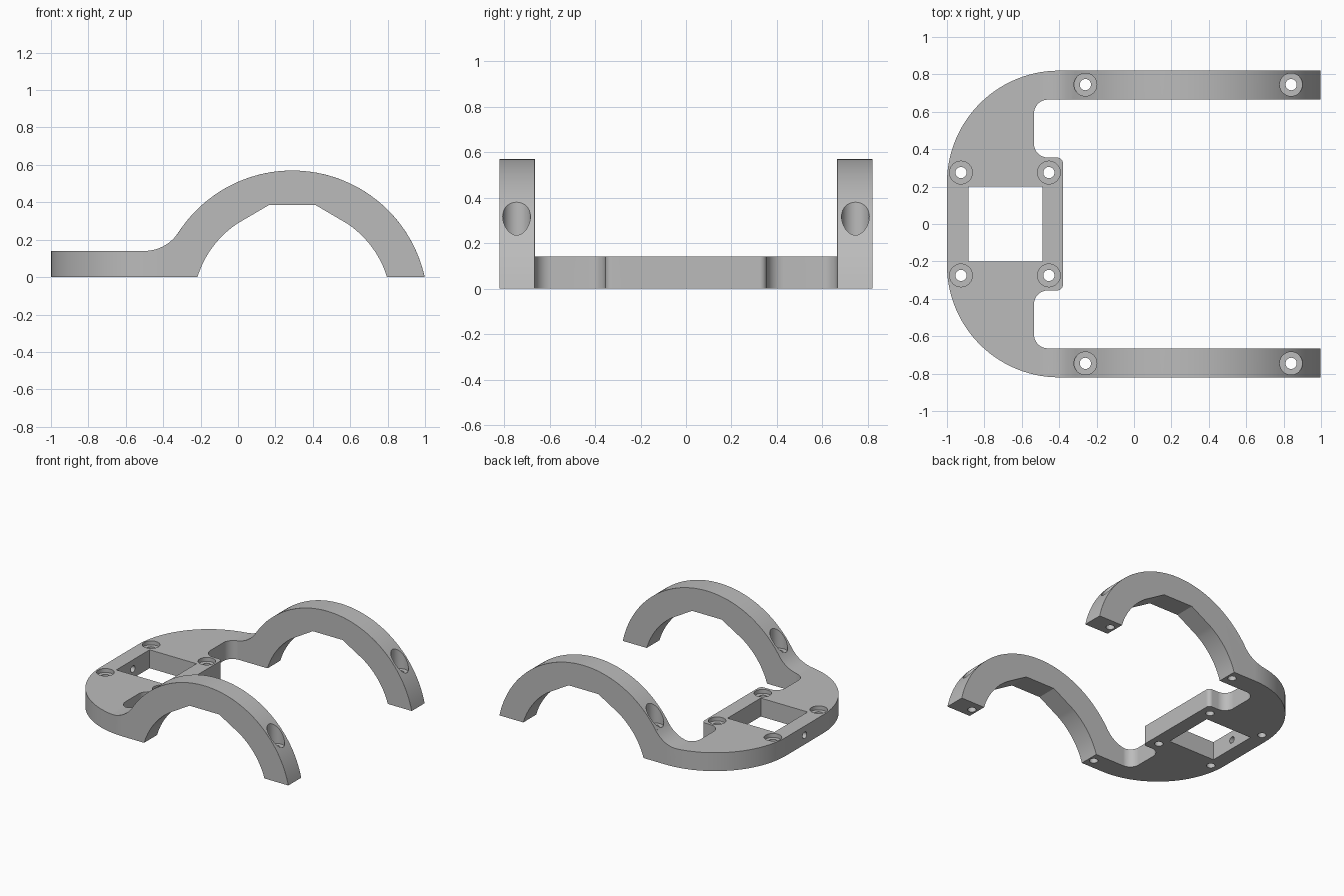
import bpy, bmesh, math
from mathutils import Matrix

if "Cube" in bpy.data.objects:
    bpy.data.objects.remove(bpy.data.objects["Cube"])

CX, CZ, R_OUT, R_IN = 0.29, -0.155, 0.725, 0.53   # arch centre and radii
PLATE = 0.14                                      # plate thickness

grey = bpy.data.materials.new("plain grey")
grey.diffuse_color = (0.5, 0.5, 0.5, 1)
grey.use_nodes = True
grey.node_tree.nodes["Principled BSDF"].inputs["Base Color"].default_value = grey.diffuse_color


def arc(cx, cy, r, a0, a1, n):
    steps = [math.radians(a0 + (a1 - a0) * i / n) for i in range(n + 1)]
    return [(cx + r * math.cos(a), cy + r * math.sin(a)) for a in steps]


def finish(name, bm):
    bmesh.ops.recalc_face_normals(bm, faces=bm.faces)
    me = bpy.data.meshes.new(name)
    bm.to_mesh(me)
    bm.free()
    ob = bpy.data.objects.new(name, me)
    me.materials.append(grey)
    bpy.context.collection.objects.link(ob)
    return ob


def prism(name, pts, place, lo, hi):
    """Extrude a 2D outline; place(u, v, w) maps it into space."""
    bm = bmesh.new()
    a = [bm.verts.new(place(u, v, lo)) for u, v in pts]
    b = [bm.verts.new(place(u, v, hi)) for u, v in pts]
    bm.faces.new(a)
    bm.faces.new(b[::-1])
    for i in range(len(pts)):
        j = (i + 1) % len(pts)
        bm.faces.new((a[i], a[j], b[j], b[i]))
    return finish(name, bm)


def box(name, x0, x1, y0, y1, z0, z1):
    return prism(name, [(x0, y0), (x1, y0), (x1, y1), (x0, y1)],
                 lambda u, v, w: (u, v, w), z0, z1)


def drill(name, x, y, z0, z1, r):
    return prism(name, arc(x, y, r, 0, 348.75, 31), lambda u, v, w: (u, v, w), z0, z1)


def cut(ob, tool, op='DIFFERENCE'):
    m = ob.modifiers.new("cut", 'BOOLEAN')
    m.operation, m.solver, m.object = op, 'EXACT', tool
    bpy.context.view_layer.objects.active = ob
    bpy.ops.object.modifier_apply(modifier=m.name)
    bpy.data.objects.remove(tool, do_unlink=True)


# Plan outline: rounded plate, tongue and two straight arms
half = arc(-0.41, 0.325, 0.03, 0, 90, 5)
half += arc(-0.46, 0.43, 0.075, 270, 180, 8)
half += arc(-0.46, 0.59, 0.075, 180, 90, 8)
half += [(1.1, 0.665), (1.1, 0.82)]
half += arc(-0.4, 0.22, 0.6, 90, 180, 28)
outline = half + [(x, -y) for x, y in reversed(half)]
frame = prism("frame", outline, lambda u, v, w: (u, v, w), -0.1, 0.7)

# Side profile: plate, blend fillet, round arch with a flat-topped underside
dx = CX + 0.5
k = PLATE - CZ
rf = (dx * dx + k * k - R_OUT ** 2) / (2 * (R_OUT - k))
t = math.degrees(math.atan2(k + rf, -dx))          # tangent direction
foot = math.degrees(math.asin(-CZ / R_OUT))
inner = math.degrees(math.asin(-CZ / R_IN))
shoulder = math.degrees(math.acos(0.295 / R_IN))
profile = [(-1.1, 0), (-1.1, PLATE)]
profile += arc(-0.5, PLATE + rf, rf, 270, t + 180, 10)[:-1]
profile += arc(CX, CZ, R_OUT, t, foot, 56)
profile += arc(CX, CZ, R_IN, inner, shoulder, 12)
profile += [(0.415, 0.385), (0.165, 0.385)]
profile += arc(CX, CZ, R_IN, 180 - shoulder, 180 - inner, 12)
cut(frame, prism("side_shape", profile, lambda u, v, w: (u, w, v), -1, 1), 'INTERSECT')

# Keep the tongue flat
cut(frame, box("tongue_trim", -0.7, -0.3, -0.5, 0.5, PLATE, 0.9))

# Round the long upper edges of both arms
bm = bmesh.new()
bm.from_mesh(frame.data)
bmesh.ops.remove_doubles(bm, verts=bm.verts, dist=1e-5)


def on_arch(v):
    return (abs(math.hypot(v.co.x - CX, v.co.z - CZ) - R_OUT) < 1e-3
            and v.co.x > -0.33)


edges = [e for e in bm.edges if all(on_arch(v) for v in e.verts)
         and abs(e.verts[0].co.y - e.verts[1].co.y) < 1e-3
         and len(e.link_faces) == 2 and e.calc_face_angle(0) > 1]
bmesh.ops.bevel(bm, geom=edges, offset=0.03, segments=5, profile=0.5,
                affect='EDGES', clamp_overlap=True)
bm.to_mesh(frame.data)
bm.free()

# Square window
cut(frame, box("window_cutter", -0.885, -0.49, -0.2, 0.2, -0.2, 0.4))

# Screw holes with wide seats, in the plate and in the arms
for s in (-1, 1):
    for x, y, seat in ((-0.925, 0.275, 0.11), (-0.455, 0.275, 0.11),
                       (-0.26, 0.745, 0.222), (0.84, 0.745, 0.222)):
        cut(frame, drill("hole_cutter", x, s * y, -0.2, 0.8, 0.03))
        cut(frame, drill("seat_cutter", x, s * y, seat, 0.8, 0.061))

# Small sideways hole through the outer wall of the window
cut(frame, prism("side_hole_cutter", arc(0, 0.07, 0.025, 0, 345, 23),
                 lambda u, v, w: (w, u, v), -1.1, -0.8))

# Smooth curved faces, keep real edges sharp
bpy.ops.object.select_all(action='DESELECT')
frame.select_set(True)
bpy.context.view_layer.objects.active = frame
bpy.ops.object.shade_smooth_by_angle(angle=math.radians(25))
wn = frame.modifiers.new("even_shading", 'WEIGHTED_NORMAL')
wn.keep_sharp = True
